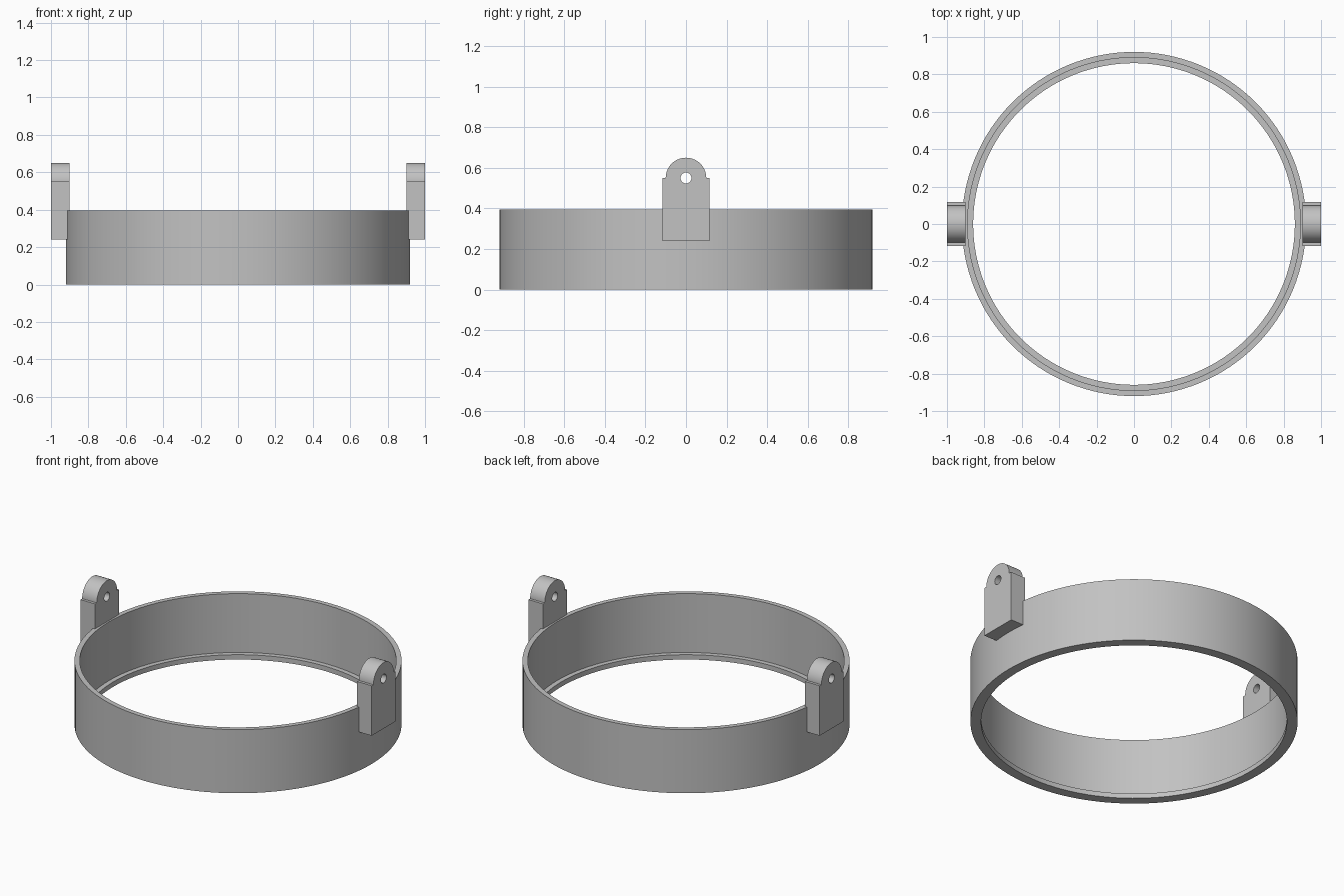
import bpy
import bmesh
from math import cos, sin, pi, radians
from mathutils import Vector

cube = bpy.data.objects.get("Cube")
if cube:
    bpy.data.objects.remove(cube, do_unlink=True)

GREY = (0.54, 0.54, 0.54, 1.0)
grey = bpy.data.materials.new("plain grey")
grey.use_nodes = True
grey.diffuse_color = GREY
grey.node_tree.nodes["Principled BSDF"].inputs["Base Color"].default_value = GREY


def finish(bm, name):
    """Turn a bmesh into a named, smooth-shaded object."""
    bmesh.ops.recalc_face_normals(bm, faces=bm.faces)
    mesh = bpy.data.meshes.new(name)
    bm.to_mesh(mesh)
    bm.free()
    mesh.materials.append(grey)
    obj = bpy.data.objects.new(name, mesh)
    bpy.context.collection.objects.link(obj)
    bpy.ops.object.select_all(action="DESELECT")
    obj.select_set(True)
    bpy.context.view_layer.objects.active = obj
    bpy.ops.object.shade_smooth_by_angle(angle=radians(30))
    return obj


def add_loop(bm, points):
    """Closed loop of edges through the points."""
    verts = [bm.verts.new(p) for p in points]
    return [bm.edges.new((a, b)) for a, b in zip(verts, verts[1:] + verts[:1])]


# Ring: stepped wall section spun about z, with a thin lip inside the base
SEGMENTS = 128
section = [(0.86, 0), (0.92, 0), (0.92, 0.395), (0.89, 0.395), (0.89, 0.03), (0.86, 0.03)]
bm = bmesh.new()
edges = add_loop(bm, [(r, 0, z) for r, z in section])
bmesh.ops.spin(bm, geom=edges, cent=(0, 0, 0), axis=(0, 0, 1),
               angle=2 * pi, steps=SEGMENTS, use_merge=True)
bmesh.ops.remove_doubles(bm, verts=bm.verts, dist=0.0001)
finish(bm, "ring")


# Lugs: shouldered plate with a round top and a pivot hole
PIVOT_Z, HALF_WIDTH, BASE_Z = 0.55, 0.117, 0.24
INNER_X, THICKNESS = 0.9, 0.1


def arc(radius, start, end, steps):
    angles = [start + (end - start) * i / steps for i in range(steps + 1)]
    return [(radius * cos(a), PIVOT_Z + radius * sin(a)) for a in angles]


def make_lug(name, side):
    outline = [(-HALF_WIDTH, PIVOT_Z), (-HALF_WIDTH, BASE_Z),
               (HALF_WIDTH, BASE_Z), (HALF_WIDTH, PIVOT_Z)] + arc(0.1, 0, pi, 32)
    hole = arc(0.027, 0, 2 * pi, 32)[:-1]
    bm = bmesh.new()
    edges = []
    for points in (outline, hole):
        edges += add_loop(bm, [(side * INNER_X, y, z) for y, z in points])
    bmesh.ops.triangle_fill(bm, edges=edges, use_beauty=True, normal=(1, 0, 0))
    result = bmesh.ops.extrude_face_region(bm, geom=bm.faces[:], use_keep_orig=True)
    moved = [g for g in result["geom"] if isinstance(g, bmesh.types.BMVert)]
    bmesh.ops.translate(bm, verts=moved, vec=Vector((side * THICKNESS, 0, 0)))
    finish(bm, name)


make_lug("left_lug", 1)
make_lug("right_lug", -1)
